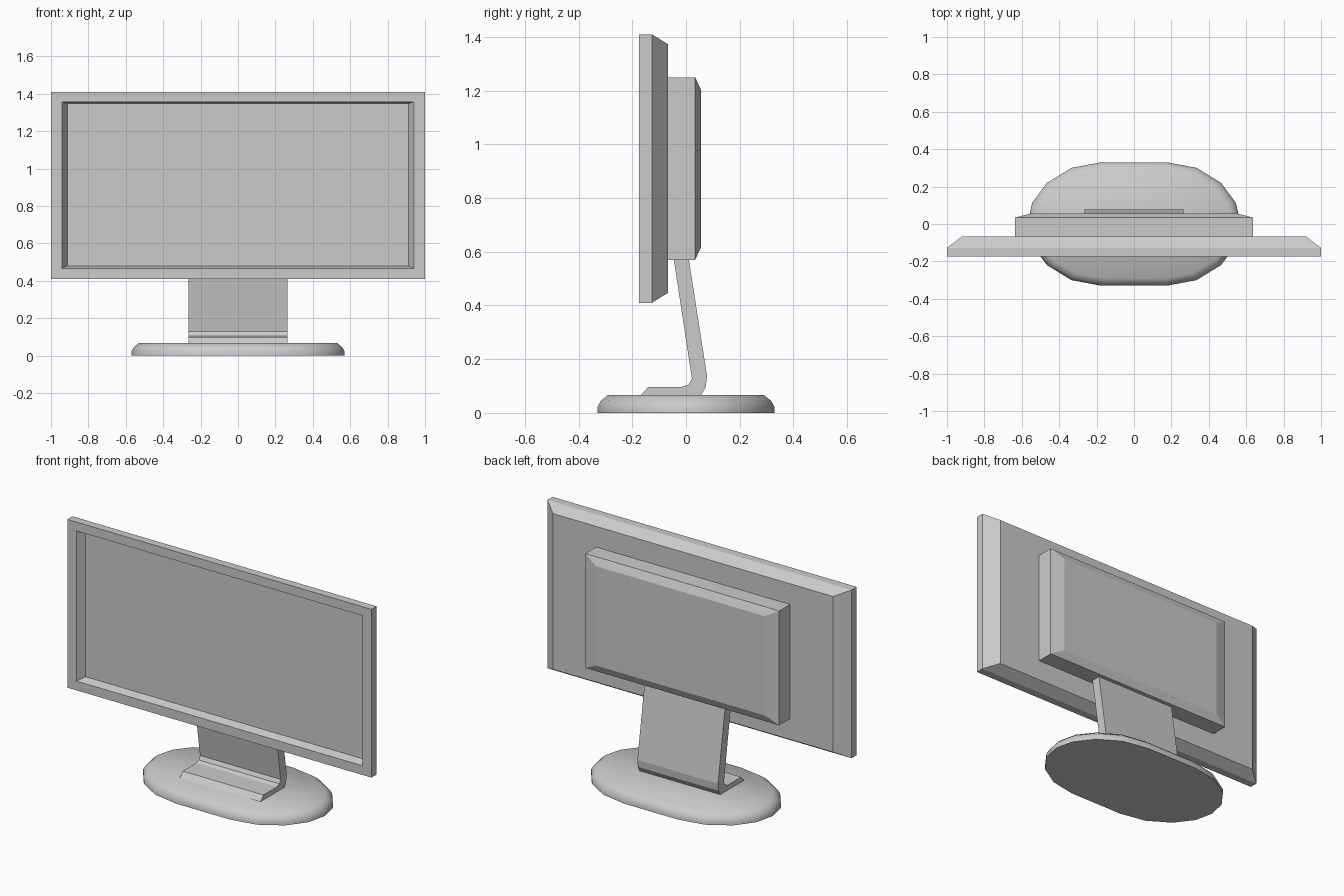
import bpy, bmesh

if "Cube" in bpy.data.objects:
    bpy.data.objects.remove(bpy.data.objects["Cube"])


def loft(name, rings, smooth=False):
    """Bridge successive rings of points and cap both ends."""
    bm = bmesh.new()
    loops = [[bm.verts.new(p) for p in ring] for ring in rings]
    n = len(loops[0])
    for a, b in zip(loops, loops[1:]):
        for i in range(n):
            j = (i + 1) % n
            bm.faces.new((a[i], a[j], b[j], b[i]))
    bm.faces.new(loops[0][::-1])
    bm.faces.new(loops[-1])
    bmesh.ops.recalc_face_normals(bm, faces=bm.faces)
    mesh = bpy.data.meshes.new(name)
    bm.to_mesh(mesh)
    bm.free()
    obj = bpy.data.objects.new(name, mesh)
    bpy.context.collection.objects.link(obj)
    if smooth:
        bpy.context.view_layer.objects.active = obj
        obj.select_set(True)
        bpy.ops.object.shade_smooth_by_angle(angle=0.7)
        obj.select_set(False)
    return obj


def rect(hx, z0, z1, y):
    """Upright rectangle at depth y."""
    return [(-hx, y, z0), (hx, y, z0), (hx, y, z1), (-hx, y, z1)]


# Screen housing: recessed display, front bezel, sides, tapered back
loft("screen", [
    rect(0.912, 0.48, 1.347, -0.128),
    rect(0.94, 0.465, 1.357, -0.175),
    rect(1.0, 0.41, 1.41, -0.175),
    rect(1.0, 0.41, 1.41, -0.127),
    rect(0.92, 0.447, 1.373, -0.067),
])

# Rear electronics box with chamfered back
loft("back_box", [
    rect(0.637, 0.57, 1.25, -0.067),
    rect(0.637, 0.57, 1.25, 0.034),
    rect(0.555, 0.615, 1.205, 0.055),
])

# Bent stand neck with its foot, as a (y, z) profile across x
neck = [(-0.046, 0.575), (0.010, 0.575), (0.078, 0.14), (0.074, 0.097),
        (0.056, 0.066), (-0.168, 0.066), (-0.14, 0.097), (-0.015, 0.097),
        (0.010, 0.106), (0.022, 0.128)]
loft("stand_neck", [[(x, y, z) for y, z in neck] for x in (-0.265, 0.265)])

# Oval base: one quarter of the outline mirrored, rounded upper rim
quarter = [(0.545, 0.113), (0.465, 0.22), (0.335, 0.30), (0.176, 0.33)]
half = [(0.57, 0)] + quarter + [(-x, y) for x, y in reversed(quarter)]
outline = half + [(-x, -y) for x, y in half]


def base_ring(inset, z):
    return [(x * (1 - inset / 0.57), y * (1 - inset / 0.33), z) for x, y in outline]


loft("base", [base_ring(d, z) for d, z in
              ((0, 0), (0, 0.022), (0.013, 0.045), (0.04, 0.067))], smooth=True)
